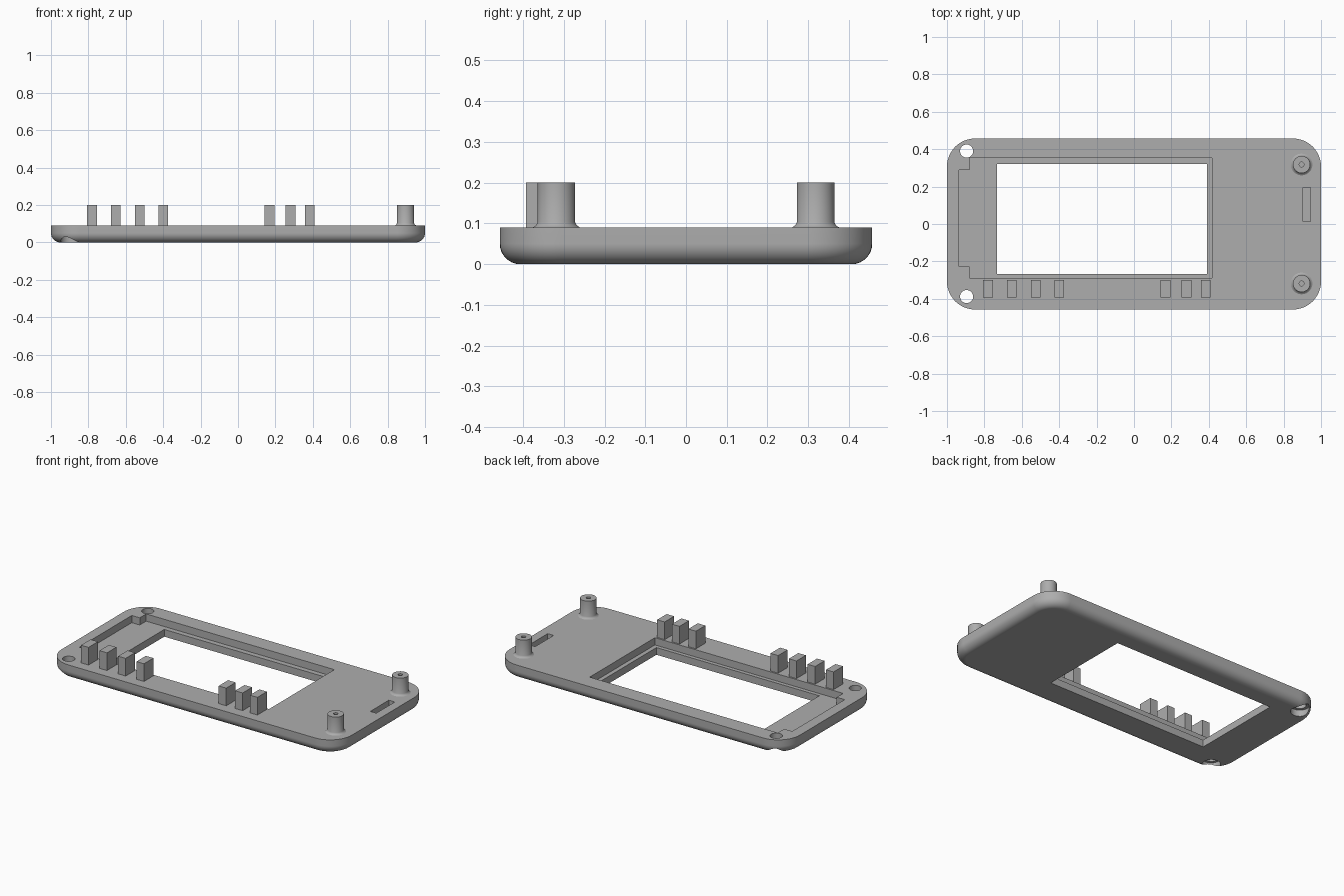
import bpy
import bmesh
from math import sin, cos, pi, radians
from mathutils import Vector

cube = bpy.data.objects.get("Cube")
if cube:
    bpy.data.objects.remove(cube, do_unlink=True)

grey = bpy.data.materials.new("plain grey")
grey.use_nodes = True
colour = (0.42, 0.42, 0.42, 1)
grey.diffuse_color = colour
grey.node_tree.nodes["Principled BSDF"].inputs["Base Color"].default_value = colour

HALF_X, HALF_Y, TOP = 1.0, 0.457, 0.09
CORNER, FILLET = 0.15, 0.05


def finish(name, bm):
    bmesh.ops.recalc_face_normals(bm, faces=bm.faces)
    mesh = bpy.data.meshes.new(name)
    bm.to_mesh(mesh)
    bm.free()
    mesh.materials.append(grey)
    obj = bpy.data.objects.new(name, mesh)
    bpy.context.collection.objects.link(obj)
    return obj


def smooth(obj):
    bpy.ops.object.select_all(action='DESELECT')
    obj.select_set(True)
    bpy.context.view_layer.objects.active = obj
    bpy.ops.object.shade_smooth_by_angle(angle=radians(30))


def loft(name, rings):
    """Join equal rings of points and cap both ends."""
    bm = bmesh.new()
    rows = [[bm.verts.new(p) for p in ring] for ring in rings]
    n = len(rows[0])
    for a, b in zip(rows, rows[1:]):
        for i in range(n):
            j = (i + 1) % n
            bm.faces.new((a[i], a[j], b[j], b[i]))
    bm.faces.new(rows[0])
    bm.faces.new(rows[-1])
    return finish(name, bm)


def prism(name, outline, z0, z1):
    return loft(name, [[(x, y, z) for x, y in outline] for z in (z0, z1)])


def box(name, x0, x1, y0, y1, z0, z1):
    return prism(name, [(x0, y0), (x1, y0), (x1, y1), (x0, y1)], z0, z1)


def lathe(name, x, y, profile, sides=40):
    """Turn (radius, z) steps about a vertical axis."""
    angles = [2 * pi * i / sides for i in range(sides)]
    return loft(name, [[(x + r * cos(a), y + r * sin(a), z) for a in angles]
                       for r, z in profile])


def rounded_ring(inset, z, steps=12):
    """Rounded rectangle, shrunk by the inset."""
    r = CORNER - inset
    ring = []
    for k, (sx, sy) in enumerate([(1, 1), (-1, 1), (-1, -1), (1, -1)]):
        for i in range(steps + 1):
            a = (k + i / steps) * pi / 2
            ring.append((sx * (HALF_X - CORNER) + r * cos(a),
                         sy * (HALF_Y - CORNER) + r * sin(a), z))
    return ring


# Plate with a rounded lower edge
rings = []
for i in range(9):
    a = i / 8 * pi / 2
    rings.append(rounded_ring(FILLET * (1 - sin(a)), FILLET * (1 - cos(a))))
rings.append(rounded_ring(0, TOP))
plate = loft("face_plate", rings)

# Cutters: screen window, stepped recess, slot and screw holes
recess_outline = [(-0.88, -0.29), (0.417, -0.29), (0.417, 0.353), (-0.88, 0.353),
                  (-0.88, 0.29), (-0.935, 0.29), (-0.935, -0.227), (-0.88, -0.227)]
cutters = [
    prism("recess_cutter", recess_outline, 0.045, 0.2),
    box("window_cutter", -0.733, 0.39, -0.266, 0.321, -0.1, 0.2),
    box("slot_cutter", 0.903, 0.944, 0.013, 0.195, 0.045, 0.2),
]
for y in (-0.388, 0.39):
    cutters.append(lathe("screw_hole_cutter", -0.895, y,
                         [(0.053, -0.1), (0.053, 0.04), (0.035, 0.04), (0.035, 0.2)]))

for cutter in cutters:
    cutter.hide_render = True
    mod = plate.modifiers.new("cut", 'BOOLEAN')
    mod.operation = 'DIFFERENCE'
    mod.solver = 'EXACT'
    mod.object = cutter
    bpy.context.view_layer.objects.active = plate
    bpy.ops.object.modifier_apply(modifier=mod.name)
for cutter in cutters:
    bpy.data.objects.remove(cutter, do_unlink=True)
smooth(plate)
plate.modifiers.new("even_shading", 'WEIGHTED_NORMAL').keep_sharp = True

# Row of rectangular support pegs along the front
for x in (-0.781, -0.654, -0.525, -0.399, 0.168, 0.281, 0.383):
    box("support_peg", x - 0.026, x + 0.026, -0.393, -0.3, TOP, 0.2)

# Screw posts with a flared foot and a pilot hole
post_profile = [(0.058, TOP), (0.053, 0.093), (0.049, 0.097), (0.046, 0.103),
                (0.046, 0.2), (0.013, 0.2), (0.013, 0.1)]
for side, y in (("left", 0.318), ("right", -0.318)):
    smooth(lathe("screw_post_" + side, 0.896, y, post_profile))
